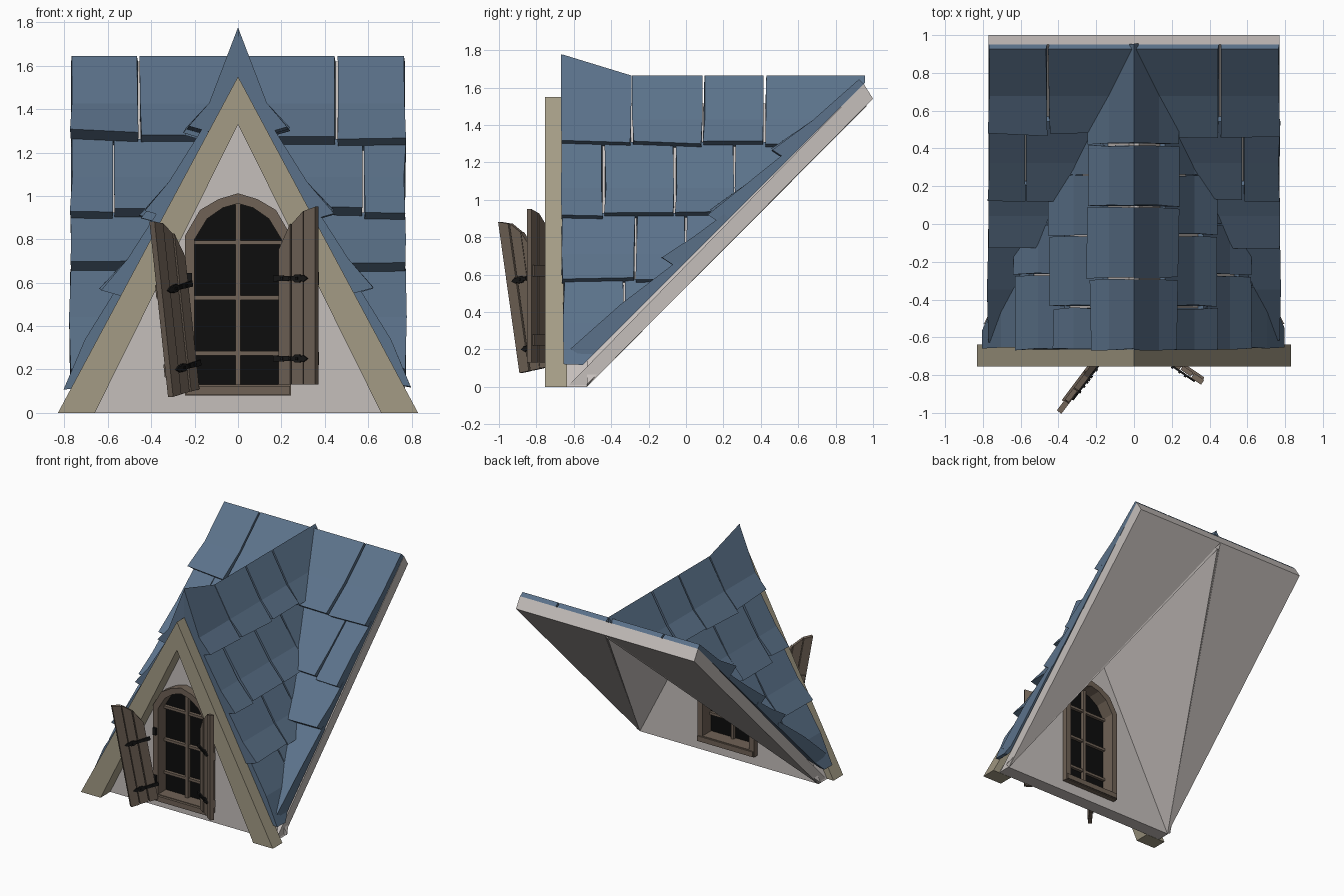
import bpy, bmesh, math, random
from mathutils import Vector, Matrix

if "Cube" in bpy.data.objects:
    bpy.data.objects.remove(bpy.data.objects["Cube"])

random.seed(4)


def material(name, rgb):
    m = bpy.data.materials.new(name)
    m.diffuse_color = (*rgb, 1)
    m.use_nodes = True
    m.node_tree.nodes["Principled BSDF"].inputs["Base Color"].default_value = m.diffuse_color
    return m


BLUE = material("slate_blue", (0.105, 0.168, 0.255))
PLASTER = material("pale_plaster", (0.56, 0.52, 0.50))
TAN = material("tan_timber", (0.37, 0.33, 0.235))
BROWN = material("brown_wood", (0.160, 0.122, 0.093))
BLACK = material("black_glass", (0.004, 0.004, 0.004))
IRON = material("black_iron", (0.008, 0.008, 0.008))


def finish(name, bm, mat):
    bmesh.ops.recalc_face_normals(bm, faces=bm.faces)
    me = bpy.data.meshes.new(name)
    bm.to_mesh(me)
    bm.free()
    me.materials.append(mat)
    ob = bpy.data.objects.new(name, me)
    bpy.context.collection.objects.link(ob)
    return ob


def loft(bm, a, b, s=1, mtx=None):
    """Closed solid between two matching polygons; s=-1 mirrors in x."""
    def mk(p):
        v = Vector(p)
        if mtx:
            v = mtx @ v
        return bm.verts.new((v.x * s, v.y, v.z))
    A, B = [mk(p) for p in a], [mk(p) for p in b]
    bm.faces.new(A)
    bm.faces.new(B[::-1])
    n = len(A)
    for i in range(n):
        j = (i + 1) % n
        bm.faces.new((A[i], B[i], B[j], A[j]))


def prism(bm, poly, y0, y1, s=1, mtx=None):
    loft(bm, [(x, y0, z) for x, z in poly], [(x, y1, z) for x, z in poly], s, mtx)


def rect(x0, x1, z0, z1):
    return [(x0, z0), (x1, z0), (x1, z1), (x0, z1)]


# Slope frames: origin, along-row axis, down-slope axis, normal
D_O, D_U = Vector((0, 0, 1.55)), Vector((0, 1, 0))
D_V = Vector((0.83, 0, -1.55)).normalized()
D_N = Vector((1.55, 0, 0.83)).normalized()
R = math.sqrt(0.5)
M_O, M_U = Vector((0, 0.95, 1.62)), Vector((1, 0, 0))
M_V, M_N = Vector((0, -R, -R)), Vector((0, -R, R))
DORMER, MAIN = (D_O, D_U, D_V, D_N), (M_O, M_U, M_V, M_N)
GROUND = (Vector((0, 0, 0.0)), Vector((0, 0, 1)))


def tile(out, frame, u0, u1, profile, s, planes, first=0.0):
    """One slate: (v, height) profile swept along the row, clipped by planes."""
    o, u, v, n = frame
    bm = bmesh.new()
    ends = []
    dv, dt = random.uniform(-0.02, 0.02), random.uniform(-0.008, 0.012)
    for k, uu in enumerate((u0 + 0.006, u1 - 0.006)):
        e = random.uniform(-0.012, 0.012)
        pts = []
        for i, (pv, pt) in enumerate(profile):
            last = i == len(profile) - 1
            t = pt + (first if i == 0 and k == 0 else 0) + (dt if last else 0)
            w = uu + random.uniform(-0.006, 0.006)
            pts.append(o + u * w + v * (pv + (dv + e if last else 0)) + n * t)
        w = uu
        pts.append(o + u * w + v * (profile[-1][0] + dv + e - 0.02))
        pts.append(o + u * w + v * profile[0][0])
        ends.append(pts)
    loft(bm, ends[0], ends[1])
    for co, no in planes:
        bmesh.ops.bisect_plane(bm, geom=bm.verts[:] + bm.edges[:] + bm.faces[:],
                               plane_co=co, plane_no=no, clear_inner=True)
        edges = [e for e in bm.edges if e.is_boundary]
        if edges:
            bmesh.ops.holes_fill(bm, edges=edges, sides=0)
    if bm.faces:
        vm = {p: out.verts.new((p.co.x * s, p.co.y, p.co.z)) for p in bm.verts}
        for f in bm.faces:
            out.faces.new([vm[p] for p in f.verts])
    bm.free()


# Dormer slates: rows running down from the ridge
dormer_rows = [
    ([(-0.2, 0.052), (0.17, 0.060), (0.325, 0.096)], (-0.67, -0.29, 0.09, 0.42, 0.96)),
    ([(0.29, 0.032), (0.58, 0.052), (0.763, 0.092)], (-0.67, -0.44, -0.06, 0.26, 0.62)),
    ([(0.72, 0.032), (0.98, 0.052), (1.161, 0.093)], (-0.67, -0.27, 0.0, 0.35)),
    ([(1.12, 0.032), (1.40, 0.050), (1.66, 0.025)], (-0.66, -0.33, 0.0)),
]
bm = bmesh.new()
clips = [(Vector((0, 0, 0)), Vector((1, 0, 0))), (M_O, M_N), GROUND]
for s in (1, -1):
    for r, (prof, us) in enumerate(dormer_rows):
        for i in range(len(us) - 1):
            tile(bm, DORMER, us[i], us[i + 1], prof, s, clips,
                 0.055 if r == 0 and i == 0 else 0)
finish("dormer_slates", bm, BLUE)

# Main slope slates, cut along the valley with the dormer
main_rows = [
    ([(0.0, 0.035), (0.33, 0.055), (0.58, 0.10)], (-0.006, 0.455, 0.775)),
    ([(0.54, 0.035), (0.82, 0.065), (1.06, 0.10)], (0.15, 0.575, 0.775)),
    ([(1.02, 0.035), (1.22, 0.065), (1.414, 0.10)], (0.3, 0.775)),
    ([(1.38, 0.035), (1.75, 0.085), (2.12, 0.11)], (0.4, 0.78)),
]
bm = bmesh.new()
for s in (1, -1):
    for prof, us in main_rows:
        for a, b in zip(us, us[1:]):
            tile(bm, MAIN, a, b, prof, s, [(D_O, D_N), GROUND])
finish("main_slates", bm, BLUE)

# Plaster shell: two halves of the main slab and the dormer's sloping panels
slab, panels = bmesh.new(), bmesh.new()
for s in (1, -1):
    loft(slab, [(0.77, -0.53, 0), (0.77, 1.0, 1.54), (0, 1.0, 1.54)],
         [(0.77, -0.635, 0), (0.77, 0.95, 1.62), (0, 0.95, 1.62)], s)
    inner = [(0.77, -0.53, 0), (0, -0.53, 1.5), (0, 0.965, 1.5)]
    loft(panels, inner, [Vector(p) + D_N * 0.03 for p in inner], s)
finish("roof_slab", slab, PLASTER)
finish("dormer_panels", panels, PLASTER)

# Gable wall with arched opening, bargeboards and window frame
outer = [(0, 1.012), (0.09, 0.985), (0.175, 0.935), (0.245, 0.815), (0.245, 0.08), (0, 0.08)]
inner = [(0, 0.965), (0.07, 0.945), (0.142, 0.895), (0.2, 0.80), (0.2, 0.13), (0, 0.13)]
middle = [((a + c) / 2, (b + d) / 2) for (a, b), (c, d) in zip(outer, inner)]
wall, boards, frame, glass = (bmesh.new() for _ in range(4))
for s in (1, -1):
    prism(wall, [(0, 0), (0.775, 0), (0, 1.5)] + middle, -0.635, -0.53, s)
    prism(boards, [(0, 1.55), (0.83, 0), (0.66, 0), (0, 1.33)], -0.755, -0.637, s)
    prism(frame, outer + inner[::-1], -0.70, -0.49, s)
    prism(glass, middle, -0.605, -0.597, s)
prism(frame, rect(-0.24, 0.24, 0.085, 0.125), -0.72, -0.48)
finish("gable_wall", wall, PLASTER)
finish("bargeboards", boards, TAN)
finish("window_frame", frame, BROWN)
finish("window_glass", glass, BLACK)

# Glazing bars
bm = bmesh.new()
prism(bm, rect(-0.012, 0.012, 0.12, 0.97), -0.635, -0.57)
for z in (0.275, 0.53, 0.785):
    prism(bm, rect(-0.205, 0.205, z - 0.01, z + 0.01), -0.63, -0.575)
finish("glazing_bars", bm, BROWN)

# Shutters: three arched planks, battens behind, iron straps on the front
tops = [(0, 0.62), (0.07, 0.74), (0.14, 0.80), (0.21, 0.82)]
strap = [(-0.02, -0.014), (0.09, -0.010), (0.10, -0.018), (0.125, -0.018), (0.135, -0.010),
         (0.145, -0.016), (0.17, 0), (0.145, 0.016), (0.135, 0.010), (0.125, 0.018),
         (0.10, 0.018), (0.09, 0.010), (-0.02, 0.014)]
for side, s, hinge, yaw, tilt in (("right", 1, (0.2, -0.71, 0.13), -34, 0),
                                  ("left", -1, (0.2, -0.71, 0.11), -53, 10)):
    mtx = (Matrix.Translation(hinge) @ Matrix.Rotation(math.radians(yaw), 4, 'Z')
           @ Matrix.Rotation(math.radians(tilt), 4, 'Y'))
    wood, iron = bmesh.new(), bmesh.new()
    for i, ((x0, z0), (x1, z1)) in enumerate(zip(tops, tops[1:])):
        y = (-0.030, -0.025, -0.030)[i]
        prism(wood, [(x0 + 0.003, 0), (x1 - 0.003, 0), (x1 - 0.003, z1), (x0 + 0.003, z0)],
              y, 0, s, mtx)
    for z in (0.12, 0.49):
        prism(wood, rect(0.01, 0.20, z - 0.03, z + 0.03), -0.012, 0.012, s, mtx)
        prism(iron, [(x, z + h) for x, h in strap], -0.039, -0.028, s, mtx)
        for x in (0.03, 0.075, 0.112):
            prism(iron, rect(x - 0.006, x + 0.006, z - 0.006, z + 0.006), -0.045, -0.03, s, mtx)
        # hinge plate on the window frame
        prism(iron, rect(0.212, 0.24, z + 0.10, z + 0.155), -0.715, -0.69, s)
    finish(side + "_shutter", wood, BROWN)
    finish(side + "_hinge_straps", iron, IRON)
